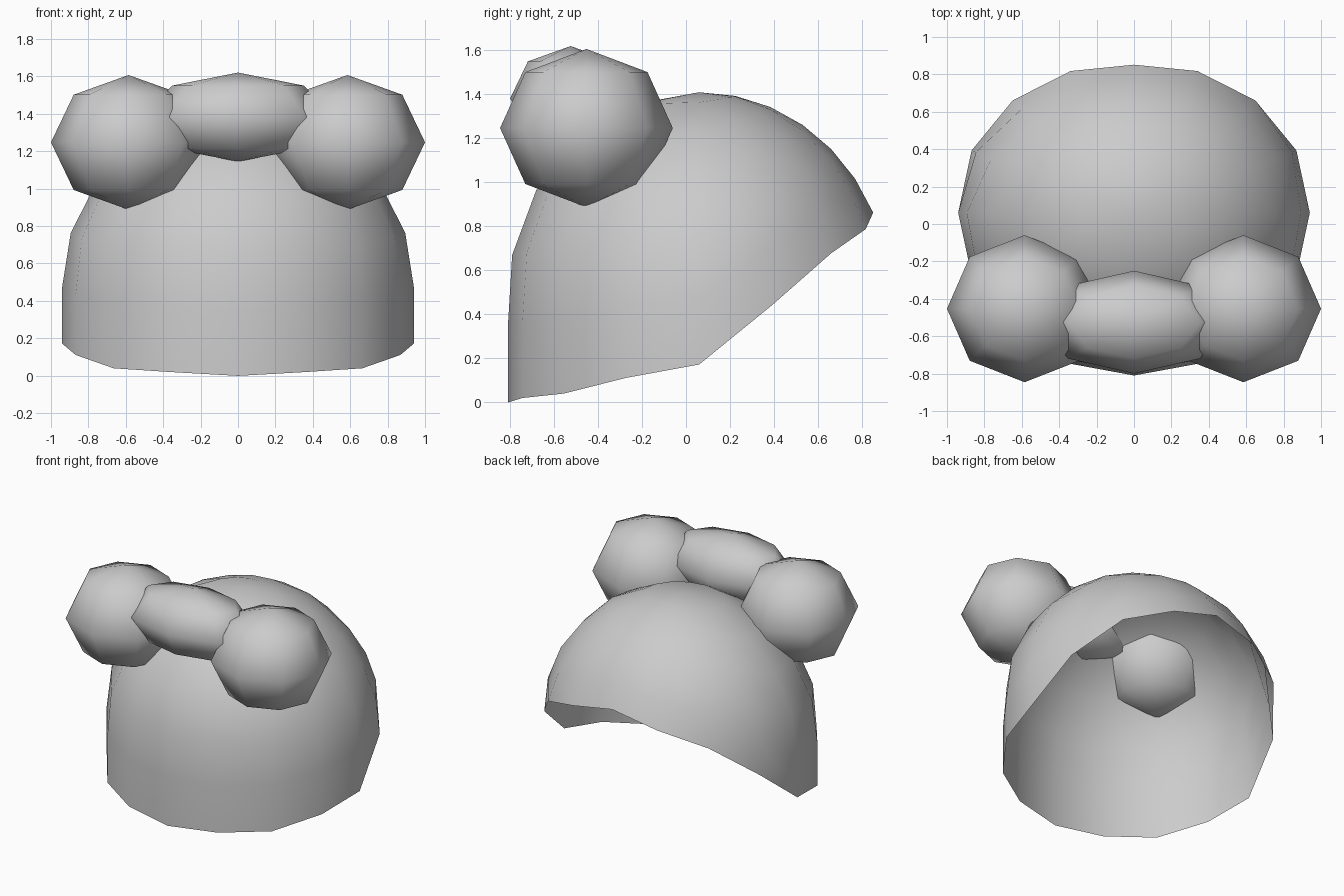
import bpy, bmesh
from math import radians, sin, cos, tan, pi

if "Cube" in bpy.data.objects:
    bpy.data.objects.remove(bpy.data.objects["Cube"])

CENTRE = (0.0, 0.06, 0.475)
RADII = (0.94, 0.87, 0.935)
RINGS = 6
# Angle from the crown down to the rim, from front (0) to back (8)
RIM = [27 + 90, 26 + 90, 25 + 90, 21.3 + 90, 108, 92, 77.5, 70.5, 65.5]


def finish(name, bm):
    bmesh.ops.recalc_face_normals(bm, faces=bm.faces[:])
    mesh = bpy.data.meshes.new(name)
    bm.to_mesh(mesh)
    bm.free()
    for p in mesh.polygons:
        p.use_smooth = True
    obj = bpy.data.objects.new(name, mesh)
    bpy.context.collection.objects.link(obj)
    return obj


def shell_point(column, ring):
    """Ellipsoid above the equator, straight wall below it."""
    around = column * pi / 8
    down = radians(RIM[min(column, 16 - column)]) * ring / RINGS
    if down <= pi / 2:
        r, h = sin(down), cos(down)
    else:
        r, h = 1.0, -tan(down - pi / 2)
    return (CENTRE[0] + RADII[0] * r * sin(around),
            CENTRE[1] - RADII[1] * r * cos(around),
            CENTRE[2] + RADII[2] * h)


# Open shell with a slanted rim
bm = bmesh.new()
crown = bm.verts.new(shell_point(0, 0))
cols = [[bm.verts.new(shell_point(c, r)) for r in range(1, RINGS + 1)]
        for c in range(16)]
for c in range(16):
    a, b = cols[c], cols[(c + 1) % 16]
    bm.faces.new((crown, a[0], b[0]))
    for r in range(RINGS - 1):
        bm.faces.new((a[r], a[r + 1], b[r + 1], b[r]))
finish("cap_shell", bm)


def lump(name, centre, radii):
    bm = bmesh.new()
    bmesh.ops.create_uvsphere(bm, u_segments=8, v_segments=4, radius=1)
    bmesh.ops.scale(bm, vec=radii, verts=bm.verts)
    bmesh.ops.translate(bm, vec=centre, verts=bm.verts)
    return finish(name, bm)


# Side puffs and the wide puff between them
for side, name in ((-1, "left_puff"), (1, "right_puff")):
    lump(name, (side * 0.585, -0.453, 1.247), (0.415, 0.393, 0.36))
lump("middle_puff", (0, -0.525, 1.382), (0.5, 0.275, 0.238))
